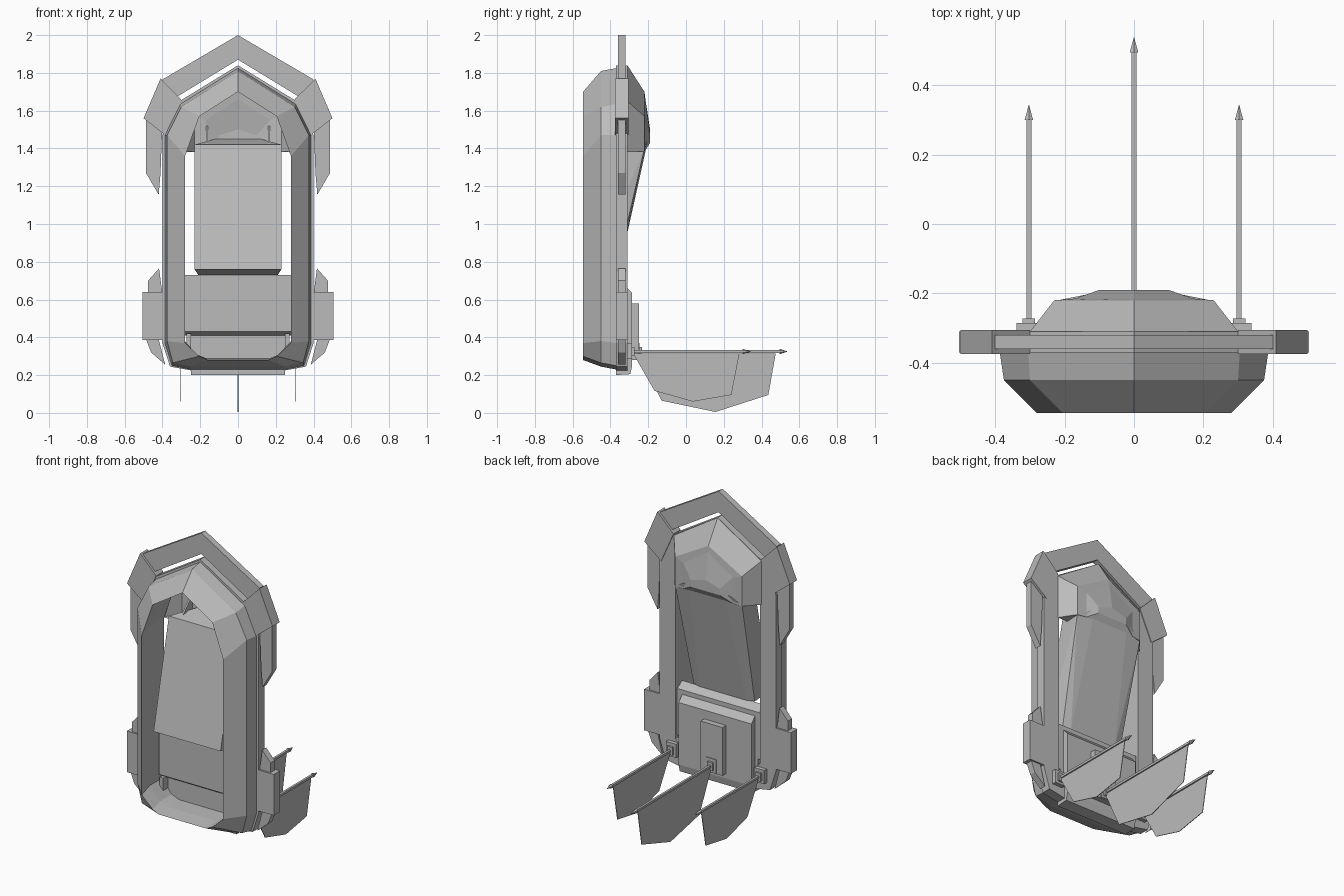
import bpy, bmesh
from mathutils import Vector

cube = bpy.data.objects.get("Cube")
if cube:
    bpy.data.objects.remove(cube, do_unlink=True)

grey = bpy.data.materials.new("plain_grey")
grey.use_nodes = True
grey.diffuse_color = (0.5, 0.5, 0.5, 1)
grey.node_tree.nodes["Principled BSDF"].inputs["Base Color"].default_value = (0.5, 0.5, 0.5, 1)


def finish(name, bm):
    bmesh.ops.recalc_face_normals(bm, faces=bm.faces)
    mesh = bpy.data.meshes.new(name)
    bm.to_mesh(mesh)
    bm.free()
    mesh.materials.append(grey)
    obj = bpy.data.objects.new(name, mesh)
    bpy.context.collection.objects.link(obj)
    return obj


def prism(name, points, low, high, axis):
    """Extrude a flat outline: (x, z) along y, or (y, z) along x."""
    bm = bmesh.new()
    put = (lambda p, d: (p[0], d, p[1])) if axis == "y" else (lambda p, d: (d, p[0], p[1]))
    face = bm.faces.new([bm.verts.new(put(p, low)) for p in points])
    out = bmesh.ops.extrude_face_region(bm, geom=[face])
    move = Vector(put((0, 0), high - low))
    bmesh.ops.translate(bm, vec=move, verts=[v for v in out["geom"] if isinstance(v, bmesh.types.BMVert)])
    return finish(name, bm)


def box(name, x, y, z):
    return prism(name, [(x[0], z[0]), (x[1], z[0]), (x[1], z[1]), (x[0], z[1])], y[0], y[1], "y")


def loft(name, rings, wrap=False, cap=False):
    """Join half outlines (apex first), mirrored in x, each at its own y."""
    bm = bmesh.new()
    loops = []
    for y, half in rings:
        full = half + [(-x, z) for x, z in reversed(half[1:])]
        loops.append([bm.verts.new((x, y, z)) for x, z in full])
    pairs = list(zip(loops, loops[1:]))
    if wrap:
        pairs.append((loops[-1], loops[0]))
    for a, b in pairs:
        for i in range(len(a)):
            j = (i + 1) % len(a)
            bm.faces.new((a[i], a[j], b[j], b[i]))
    if cap:
        bm.faces.new(loops[-1])
    return finish(name, bm)


# Hollow shell with a bevelled front and a rear flange
front = [(0, 1.70), (.205, 1.57), (.28, 1.36), (.28, .37), (.205, .30), (.16, .28)]
outer = [(0, 1.81), (.30, 1.62), (.375, 1.47), (.375, .38), (.345, .265), (.25, .245)]
waist = [(0, 1.825), (.305, 1.635), (.387, 1.47), (.387, .37), (.35, .25), (.25, .23)]
flange = [(0, 1.84), (.31, 1.65), (.40, 1.47), (.40, .37), (.36, .245), (.25, .225)]
inner = [(0, 1.73), (.22, 1.58), (.29, 1.38), (.29, .39), (.22, .31), (.17, .29)]
loft("shell", [(-.545, front), (-.45, outer), (-.37, waist), (-.37, flange),
               (-.31, flange), (-.31, inner), (-.45, inner)], wrap=True)

# Rear canopy
loft("canopy", [(-.31, [(0, 1.84), (.30, 1.65), (.30, 1.38)]),
                (-.22, [(0, 1.70), (.23, 1.57), (.23, 1.385)]),
                (-.215, [(0, 1.66), (.17, 1.55), (.17, 1.39)]),
                (-.19, [(0, 1.50), (.10, 1.47), (.10, 1.43)])], cap=True)

# Leaning slab with a raised back
bm = bmesh.new()
for x, y, z in [(.23, -.50, .76), (.23, -.35, 1.42), (.21, -.375, .73), (.16, -.36, .73),
                (.23, -.222, 1.39), (.12, -.20, 1.45)]:
    for side in (-1, 1):
        bm.verts.new((x * side, y, z))
bmesh.ops.convex_hull(bm, input=bm.verts)
bmesh.ops.dissolve_limit(bm, angle_limit=0.01, verts=bm.verts, edges=bm.edges)
finish("leaning_slab", bm)

# Lower inner block and rear block
prism("inner_block", [(-.37, .73), (-.37, .43), (-.34, .41), (-.32, .41), (-.32, .70)], -.285, .285, "x")
prism("rear_block", [(-.37, .20), (-.295, .205), (-.285, .25), (-.285, .635), (-.365, .72),
                     (-.335, .60), (-.335, .24), (-.37, .23)], -.25, .25, "x")
box("rear_panel", (-.075, .075), (-.29, -.25), (.28, .58))

# Crest over the top
prism("crest", [(0, 2.0), (.40, 1.765), (.37, 1.645), (0, 1.87), (-.37, 1.645), (-.40, 1.765)],
      -.36, -.32, "y")

# Side armour plates, mirrored
plates = {
    "shoulder_plate": ([(.41, 1.77), (.50, 1.56), (.385, 1.47), (.30, 1.66)], -.375, -.305),
    "upper_fin": ([(.40, 1.55), (.487, 1.55), (.487, 1.27), (.42, 1.155), (.41, 1.27)], -.36, -.32),
    "lower_fin": ([(.418, .765), (.476, .70), (.476, .63), (.40, .63)], -.36, -.32),
    "hip_plate": ([(.39, .64), (.505, .64), (.505, .385), (.39, .385)], -.37, -.31),
    "foot_fin": ([(.42, .39), (.487, .39), (.46, .32), (.385, .255)], -.36, -.32),
}
for side, label in ((1, "left"), (-1, "right")):
    for name, (points, low, high) in plates.items():
        prism(label + "_" + name, [(x * side, z) for x, z in points], low, high, "y")
    # Inner posts and the small wedges above the slab
    x = .26 * side
    box(label + "_post", (x - .012, x + .012), (-.38, -.32), (.29, .42))
    prism(label + "_wedge", [(-.34, 1.40), (-.22, 1.40), (-.22, 1.52)],
          .165 * side - .005, .165 * side + .005, "x")

# Three banners on poles with pointed tips
side_cloth = [(-.28, .315), (-.167, .117), (.035, .06), (.24, .095), (.283, .315)]
centre_cloth = [(-.25, .315), (-.13, .065), (.156, .005), (.436, .095), (.475, .315)]
for label, x, start, end, cloth in (("left", .303, -.285, .345, side_cloth),
                                    ("right", -.303, -.285, .345, side_cloth),
                                    ("centre", 0, -.245, .54, centre_cloth)):
    prism(label + "_banner", cloth, x - .002, x + .002, "x")
    box(label + "_pole", (x - .007, x + .007), (start, end - .04), (.318, .332))
    box(label + "_mount", (x - .035, x + .035), (start - .03, start), (.285, .37))
    box(label + "_clip", (x - .018, x + .018), (start, start + .012), (.30, .35))
    bm = bmesh.new()
    bmesh.ops.create_cone(bm, cap_ends=True, segments=6, radius1=.014, radius2=0, depth=.045)
    for v in bm.verts:
        v.co = (v.co.x + x, v.co.z + end - .0225, v.co.y + .325)
    finish(label + "_tip", bm)
